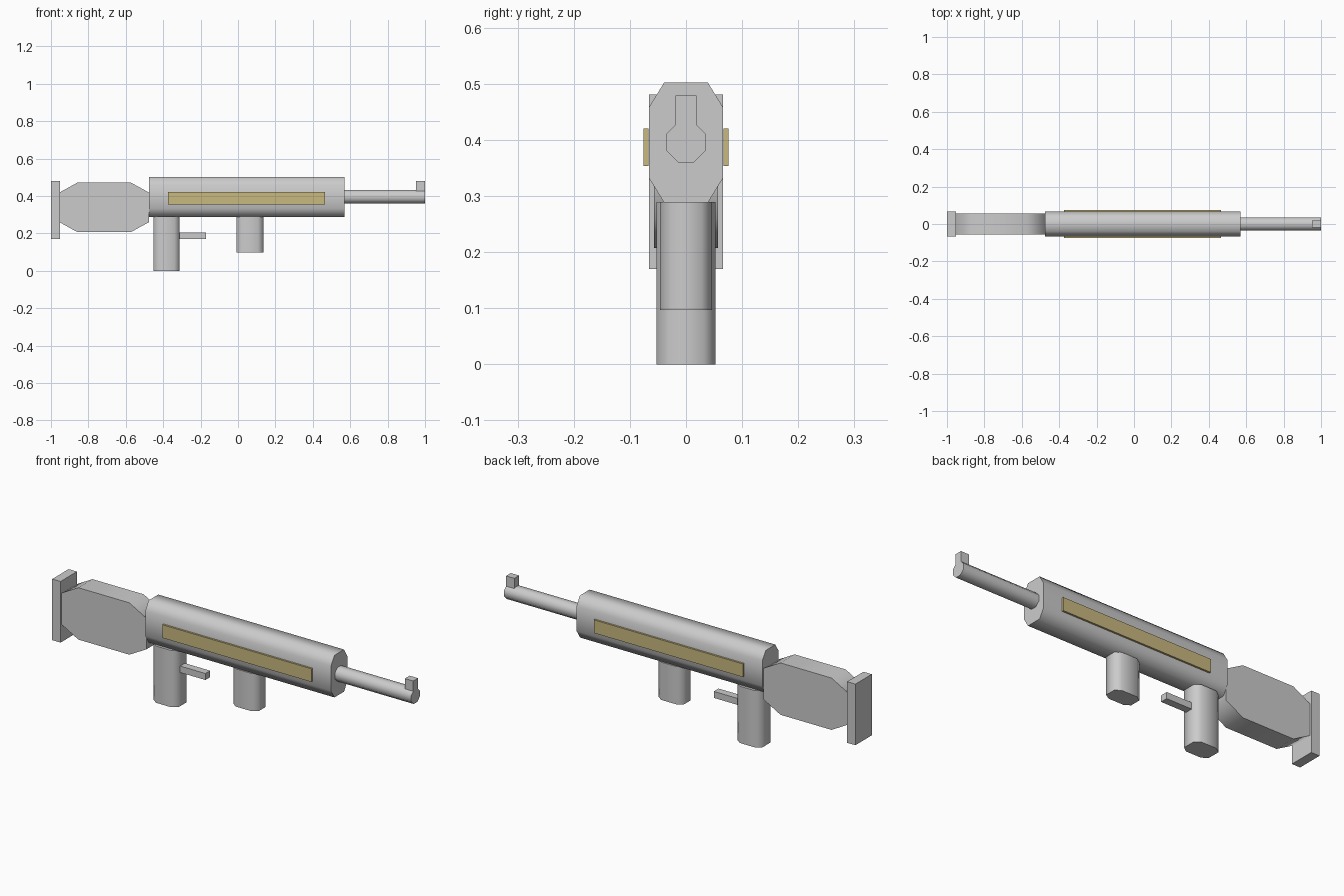
import bpy, bmesh, math
from mathutils import Vector

if "Cube" in bpy.data.objects:
    bpy.data.objects.remove(bpy.data.objects["Cube"])


def material(name, rgb):
    m = bpy.data.materials.new(name)
    m.diffuse_color = (*rgb, 1)
    m.use_nodes = True
    m.node_tree.nodes["Principled BSDF"].inputs["Base Color"].default_value = m.diffuse_color
    return m


GREY = material("light_grey", (0.6, 0.6, 0.6))
GOLD = material("dull_gold", (0.58, 0.48, 0.21))


def prism(name, lo, hi, axis=0, ratio=None, mat=GREY):
    """Box between two corners, or an eight-sided prism along an axis.
    ratio is the flat part of each octagon side."""
    lo, hi = Vector(lo), Vector(hi)
    mid, half = (lo + hi) / 2, (hi - lo) / 2
    r = ratio
    if r is None:
        ring = [(1, 1), (-1, 1), (-1, -1), (1, -1)]
    else:
        ring = [(1, r), (r, 1), (-r, 1), (-1, r),
                (-1, -r), (-r, -1), (r, -1), (1, -r)]
    u, v = (axis + 1) % 3, (axis + 2) % 3
    bm = bmesh.new()
    verts = []
    for a, b in ring:
        p = mid.copy()
        p[axis] = lo[axis]
        p[u] += a * half[u]
        p[v] += b * half[v]
        verts.append(bm.verts.new(p))
    face = bm.faces.new(verts)
    ext = bmesh.ops.extrude_face_region(bm, geom=[face])
    shift = Vector((0, 0, 0))
    shift[axis] = hi[axis] - lo[axis]
    bmesh.ops.translate(bm, vec=shift, verts=[
        e for e in ext["geom"] if isinstance(e, bmesh.types.BMVert)])
    # The starting face is kept or rebuilt so both ends are closed
    bmesh.ops.holes_fill(bm, edges=bm.edges[:], sides=8)
    bmesh.ops.recalc_face_normals(bm, faces=bm.faces[:])
    me = bpy.data.meshes.new(name)
    bm.to_mesh(me)
    bm.free()
    me.materials.append(mat)
    ob = bpy.data.objects.new(name, me)
    bpy.context.collection.objects.link(ob)
    if r is not None:  # rounded sides, sharp ends
        bpy.ops.object.select_all(action='DESELECT')
        ob.select_set(True)
        bpy.context.view_layer.objects.active = ob
        bpy.ops.object.shade_smooth_by_angle(angle=math.radians(75))
    return ob


# Main body and barrel
prism("receiver", (-0.476, -0.066, 0.288), (0.57, 0.066, 0.502), 0, 0.59)
prism("barrel", (0.56, -0.035, 0.36), (1.0, 0.035, 0.431), 0, 0.414)
prism("front_sight", (0.953, -0.019, 0.42), (1.0, 0.019, 0.479))

# Stock, an octagon seen from the side, and its end plate
prism("stock", (-0.955, -0.057, 0.207), (-0.476, 0.057, 0.471), 1, 0.6)
prism("butt_plate", (-1.0, -0.066, 0.17), (-0.953, 0.066, 0.481))

# Grips and trigger below the body
prism("rear_grip", (-0.453, -0.053, 0.0), (-0.312, 0.053, 0.289), 2, 0.6)
prism("front_grip", (-0.007, -0.046, 0.097), (0.135, 0.046, 0.289), 2, 0.6)
prism("trigger", (-0.314, -0.019, 0.171), (-0.17, 0.019, 0.204))

# Coloured side strips
for side, name in ((-1, "left"), (1, "right")):
    y = sorted((side * 0.0665, side * 0.076))
    prism(name + "_side_strip", (-0.373, y[0], 0.353), (0.466, y[1], 0.42), mat=GOLD)
